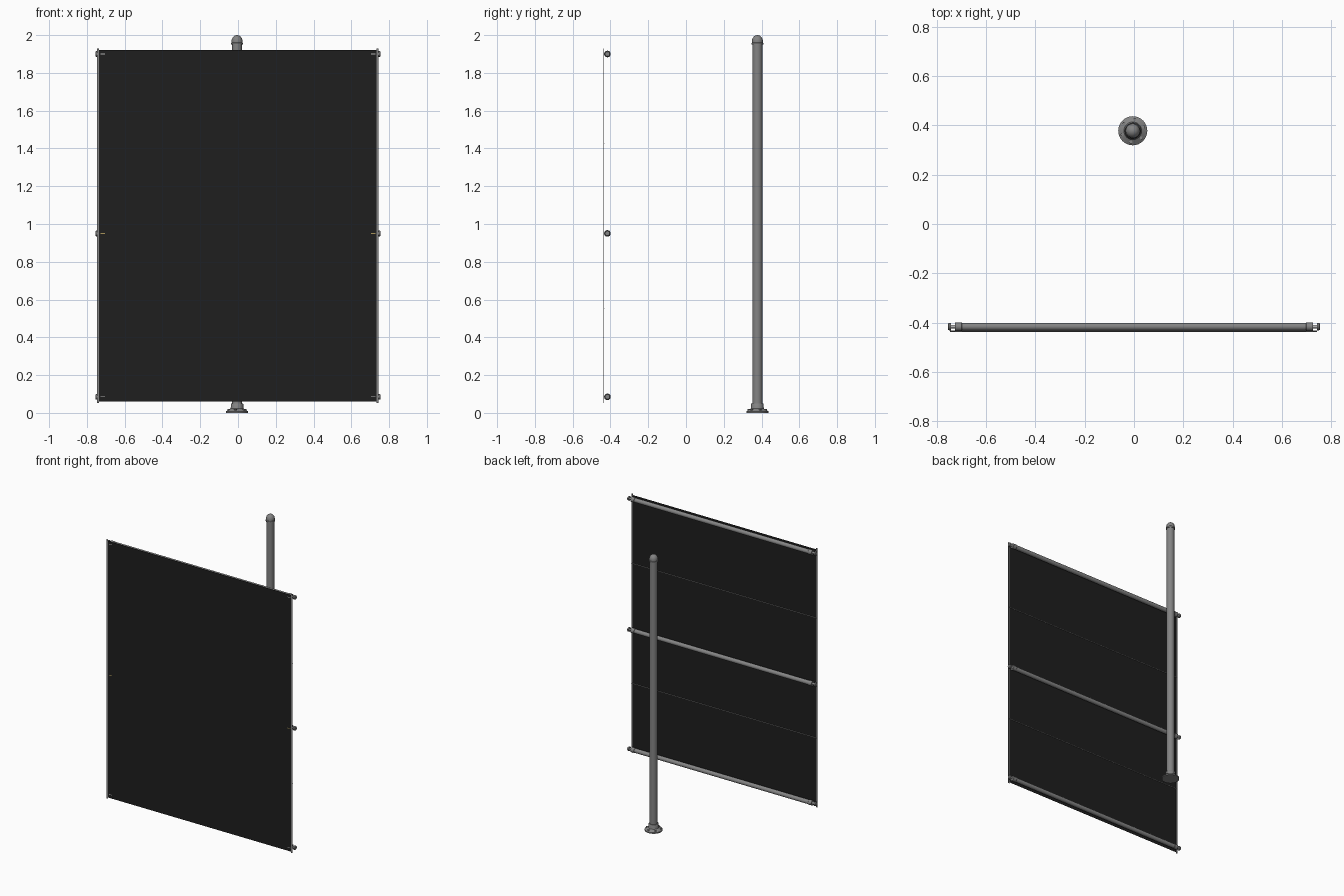
import bpy, bmesh, math
from mathutils import Matrix, Vector

if "Cube" in bpy.data.objects:
    bpy.data.objects.remove(bpy.data.objects["Cube"])


def material(name, c):
    m = bpy.data.materials.new(name)
    m.diffuse_color = (*c, 1)
    m.use_nodes = True
    m.node_tree.nodes["Principled BSDF"].inputs["Base Color"].default_value = m.diffuse_color
    return m


STEEL = material("grey metal", (0.23, 0.23, 0.23))
BLACK = material("black fabric", (0.013, 0.013, 0.013))
PALE = material("pale metal", (0.5, 0.5, 0.5))
BRASS = material("brass", (0.4, 0.3, 0.1))


def finish(bm, name, mat, smooth=False):
    bmesh.ops.remove_doubles(bm, verts=bm.verts, dist=1e-6)
    bmesh.ops.recalc_face_normals(bm, faces=bm.faces)
    me = bpy.data.meshes.new(name)
    bm.to_mesh(me)
    bm.free()
    me.materials.append(mat)
    ob = bpy.data.objects.new(name, me)
    bpy.context.collection.objects.link(ob)
    if smooth:
        bpy.ops.object.select_all(action='DESELECT')
        ob.select_set(True)
        bpy.context.view_layer.objects.active = ob
        bpy.ops.object.shade_smooth_by_angle(angle=math.radians(35))
    return ob


def lathe(name, profile, loc, mat, axis='Z', steps=32):
    """Revolve (radius, height) points around an axis."""
    bm = bmesh.new()
    vs = [bm.verts.new((r, 0, h)) for r, h in profile]
    es = [bm.edges.new(p) for p in zip(vs, vs[1:])]
    bmesh.ops.spin(bm, geom=vs + es, cent=(0, 0, 0), axis=(0, 0, 1),
                   angle=math.tau, steps=steps)
    rot = Matrix.Rotation(math.pi / 2, 4, 'Y') if axis == 'X' else Matrix()
    bm.transform(Matrix.Translation(loc) @ rot)
    return finish(bm, name, mat, True)


def box(name, lo, hi, mat):
    lo, hi = Vector(lo), Vector(hi)
    bm = bmesh.new()
    bmesh.ops.create_cube(bm, size=1)
    bm.transform(Matrix.Translation((lo + hi) / 2) @ Matrix.Diagonal((*(hi - lo), 1)))
    return finish(bm, name, mat)


# Post with flanged foot and domed cap
P = (-0.005, 0.378, 0)
lathe("post", [(0, 0.01), (0.026, 0.01), (0.026, 1.96), (0, 1.96)], P, STEEL)
lathe("foot_flange", [(0, 0), (0.059, 0), (0.059, 0.008), (0.054, 0.011),
                      (0.036, 0.022), (0.033, 0.03), (0.033, 0.048),
                      (0.031, 0.051), (0.025, 0.051)], P, STEEL)
dome = [(0.029 * math.cos(a), 1.968 + 0.032 * math.sin(a))
        for a in (i * math.pi / 16 for i in range(8))]
lathe("post_cap", [(0.025, 1.95), (0.031, 1.95), (0.031, 1.958), (0.029, 1.96)]
      + dome + [(0, 2.0)], P, STEEL)
for i in range(6):
    a = math.radians(20 + 60 * i)
    lathe("foot_bolt", [(0, 0.008), (0.007, 0.008), (0.007, 0.02), (0, 0.02)],
          (P[0] + 0.046 * math.cos(a), P[1] + 0.046 * math.sin(a), 0), STEEL, steps=6)

# Fabric screen and its side edge strips
Y = -0.437
L, R = -0.747, 0.743
box("screen", (L, Y, 0.06), (R, Y + 0.001, 1.92), BLACK)
for x in (L, R - 0.01):
    box("edge_strip", (x, Y - 0.001, 0.052), (x + 0.01, Y + 0.003, 1.93), STEEL)

# Horizontal rails with collars, end pins and knobs
RY = -0.416
for z, tag_mat in ((1.90, PALE), (0.95, BRASS), (0.085, PALE)):
    lathe("rail", [(0, -0.722), (0.0155, -0.722), (0.0155, 0.722), (0, 0.722)],
          (0, RY, z), STEEL, 'X')
    for s in (-1, 1):
        lathe("rail_collar", [(0.0155, s * 0.697), (0.0175, s * 0.699),
                              (0.0175, s * 0.725), (0, s * 0.725)],
              (0, RY, z), STEEL, 'X')
        lathe("end_pin", [(0, s * 0.72), (0.007, s * 0.72), (0.007, s * 0.745),
                          (0, s * 0.745)], (0, RY, z), PALE, 'X', 16)
        lathe("end_knob", [(0, s * 0.742), (0.015, s * 0.742), (0.015, s * 0.751),
                           (0.012, s * 0.755), (0, s * 0.755)],
              (0, RY, z), STEEL, 'X', 16)
        # Small clip tag showing on the front of the screen
        box("clip_tag", (s * 0.717 - 0.012, Y - 0.001, z - 0.002),
            (s * 0.717 + 0.012, Y + 0.0005, z + 0.002), tag_mat)

# Thin stay wires behind the screen
for z in (1.425, 0.555):
    lathe("stay_wire", [(0, L), (0.002, L), (0.002, R), (0, R)],
          (0, Y + 0.003, z), STEEL, 'X', 8)
